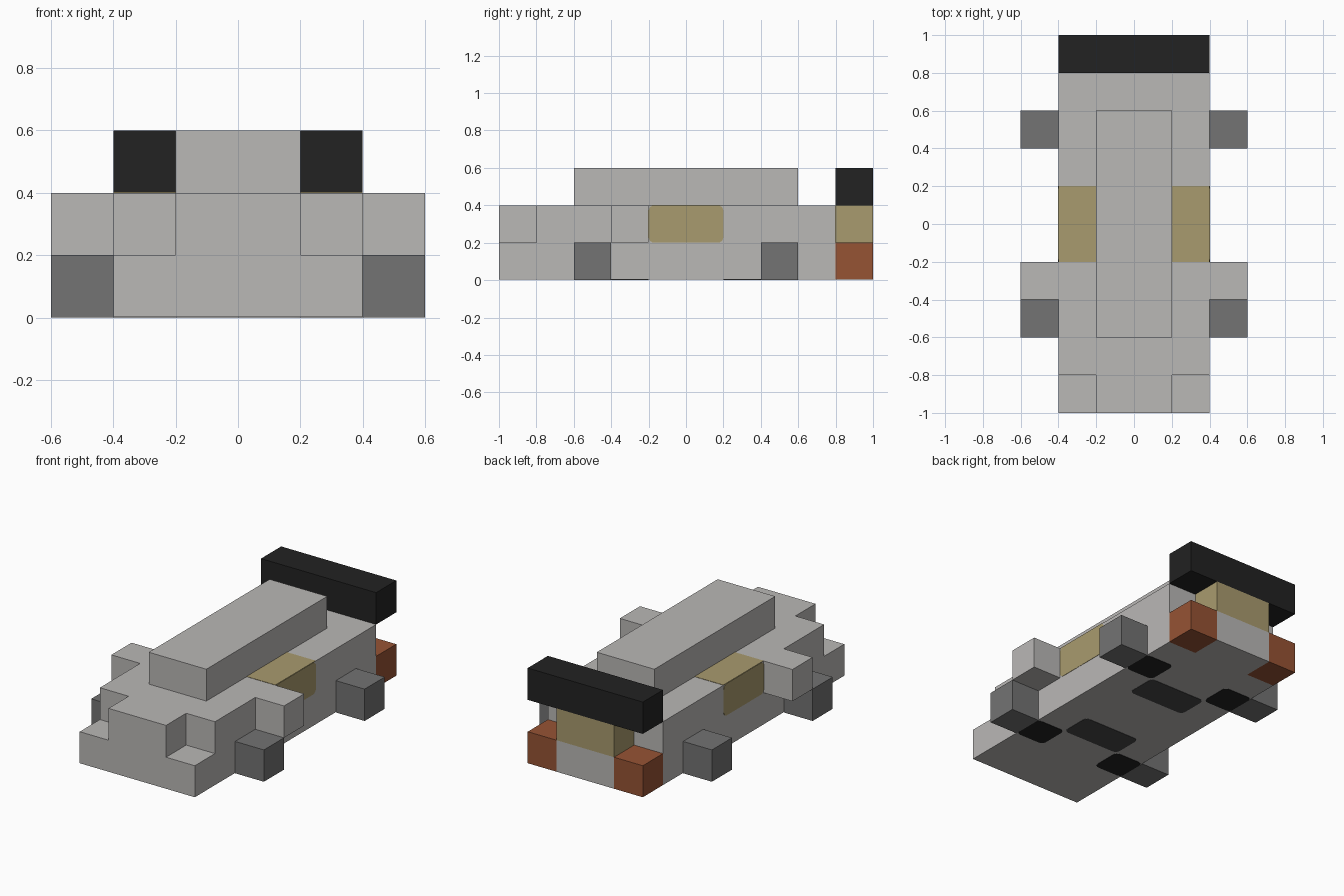
import bpy, bmesh
from mathutils import Vector

cube = bpy.data.objects.get("Cube")
if cube:
    bpy.data.objects.remove(cube, do_unlink=True)


def material(name, hex_code):
    """Flat material from an sRGB hex code."""
    rgb = [int(hex_code[i:i + 2], 16) / 255 for i in (0, 2, 4)]
    lin = [((c + 0.055) / 1.055) ** 2.4 if c > 0.04 else c / 12.92 for c in rgb]
    m = bpy.data.materials.new(name)
    m.use_nodes = True
    m.diffuse_color = (*lin, 1)
    bsdf = next(n for n in m.node_tree.nodes if n.type == 'BSDF_PRINCIPLED')
    bsdf.inputs["Base Color"].default_value = (*lin, 1)
    return m


GREY = material("body_grey", "bab8b6")
TAN = material("glass_tan", "a99b6e")
RUST = material("lamp_rust", "965334")
STEEL = material("wheel_grey", "737373")
BLACK = material("wing_black", "222222")
DARK = material("underside_dark_grey", "484848")


def finish(name, bm, mat):
    bmesh.ops.recalc_face_normals(bm, faces=bm.faces)
    mesh = bpy.data.meshes.new(name)
    bm.to_mesh(mesh)
    bm.free()
    mesh.materials.append(mat)
    obj = bpy.data.objects.new(name, mesh)
    bpy.context.collection.objects.link(obj)
    return obj


def prism(name, half, z0, z1, mat):
    """Extrude a plan outline, given as its +x half and mirrored."""
    outline = half + [(-x, y) for x, y in reversed(half)]
    bm = bmesh.new()
    face = bm.faces.new([bm.verts.new((x, y, z0)) for x, y in outline])
    top = bmesh.ops.extrude_face_region(bm, geom=[face])["geom"]
    verts = [v for v in top if isinstance(v, bmesh.types.BMVert)]
    bmesh.ops.translate(bm, verts=verts, vec=(0, 0, z1 - z0))
    return finish(name, bm, mat)


def box(name, lo, hi, mat, round_axis=None, radius=0.03):
    """Box between two corners, optionally rounding edges along one axis."""
    lo, hi = Vector(lo), Vector(hi)
    bm = bmesh.new()
    bmesh.ops.create_cube(bm, size=1)
    bmesh.ops.scale(bm, vec=hi - lo, verts=bm.verts)
    bmesh.ops.translate(bm, vec=(lo + hi) / 2, verts=bm.verts)
    if round_axis is not None:
        edges = [e for e in bm.edges
                 if abs(e.verts[0].co[round_axis] - e.verts[1].co[round_axis]) > 1e-4]
        bmesh.ops.bevel(bm, geom=edges, offset=radius, segments=4,
                        profile=0.5, affect='EDGES')
    return finish(name, bm, mat)


def pair(name, lo, hi, mat, **kw):
    """The same box on the left (+x) and on the right."""
    box("left_" + name, lo, hi, mat, **kw)
    box("right_" + name, (-hi[0], *lo[1:]), (-lo[0], *hi[1:]), mat, **kw)


T = 0.002  # thickness of painted plates

# Hull: chassis, upper body with nose and side pods, cabin
prism("chassis", [(.4, -1), (.4, .8), (.2, .8), (.2, 1)], T, .2, GREY)
prism("upper_body", [(.2, -1), (.2, -.8), (.4, -.8), (.4, -.4), (.6, -.4),
                     (.6, -.2), (.4, -.2), (.4, .8)], .2, .4, GREY)
box("cabin", (-.2, -.6, .4), (.2, .6, .6), GREY)

# Rear: window block, wing, corner lamps
box("rear_window", (-.2, .8, .2), (.2, 1, .4), TAN)
box("rear_wing", (-.4, .8, .4), (.4, 1, .6), BLACK)
pair("tail_lamp", (.2, .8, T), (.4, 1, .2), RUST)

# Side windows wrap from the deck down the flank
pair("window_top", (.2, -.2, .4 - T), (.4, .2, .4 + T), TAN)
pair("window_side", (.4 - T, -.2, .2), (.4 + T, .2, .4), TAN, round_axis=0)

# Wheels and the black wells beneath the hull
for end, y in (("front", -.6), ("rear", .4)):
    pair(end + "_wheel", (.4, y, 0), (.6, y + .2, .2), STEEL)
    pair(end + "_wheel_well", (.2, y, 0), (.4, y + .2, 2 * T), BLACK, round_axis=2)

# Dark panels across the underside
for end, y in (("front", -.4), ("rear", .2)):
    box(end + "_belly_panel", (-.2, y, 0), (.2, y + .2, 2 * T), DARK, round_axis=2)
